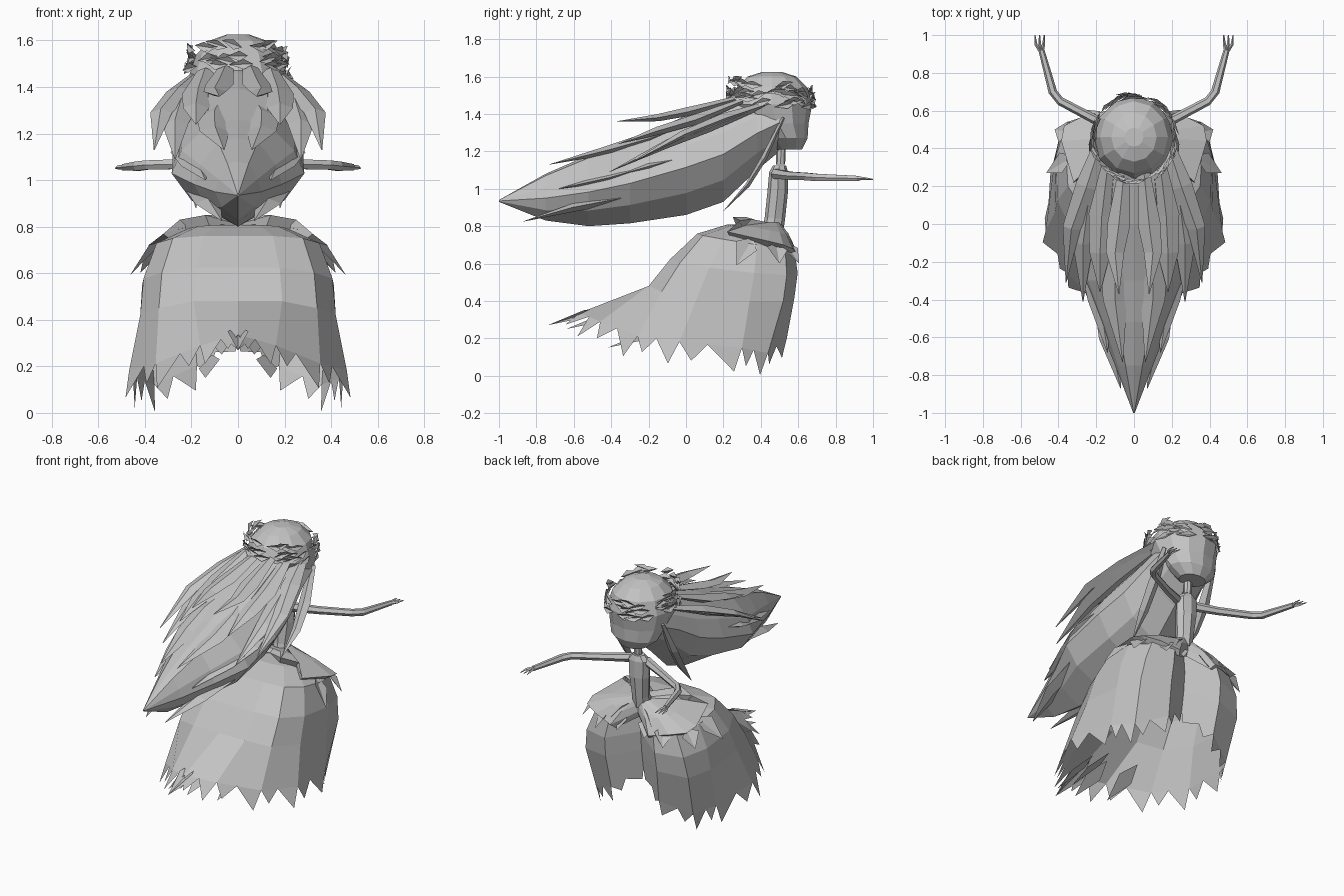
import bpy, bmesh, math, random
from mathutils import Vector

random.seed(4)
if "Cube" in bpy.data.objects:
    bpy.data.objects.remove(bpy.data.objects["Cube"])

grey = bpy.data.materials.new("plain_grey")
grey.use_nodes = True
GREY = (0.55, 0.55, 0.55, 1)
grey.diffuse_color = GREY
grey.node_tree.nodes["Principled BSDF"].inputs["Base Color"].default_value = GREY


def finish(name, bm, mirror=False):
    bmesh.ops.remove_doubles(bm, verts=bm.verts, dist=0.0005)
    bmesh.ops.recalc_face_normals(bm, faces=bm.faces)
    me = bpy.data.meshes.new(name)
    bm.to_mesh(me)
    bm.free()
    me.materials.append(grey)
    ob = bpy.data.objects.new(name, me)
    bpy.context.collection.objects.link(ob)
    if mirror:
        ob.modifiers.new("mirror", 'MIRROR')


def loft(bm, rings, closed=True, caps=False):
    """Skin rings of equal length with quads."""
    vs = [[bm.verts.new(p) for p in r] for r in rings]
    n = len(rings[0])
    for a, b in zip(vs, vs[1:]):
        for i in range(n if closed else n - 1):
            j = (i + 1) % n
            bm.faces.new((a[i], a[j], b[j], b[i]))
    if caps:
        bm.faces.new(vs[0])
        bm.faces.new(vs[-1])


def oval(cy, z, rx, ry, n=12):
    return [(rx * math.sin(t), cy + ry * math.cos(t), z)
            for t in (2 * math.pi * i / n for i in range(n))]


def tube(bm, path, widths, sides=6, flat=1.0):
    """Tapered tube along a path; flat squashes it upright."""
    path = [Vector(p) for p in path]
    rings = []
    for i, p in enumerate(path):
        d = (path[min(i + 1, len(path) - 1)] - path[max(i - 1, 0)]).normalized()
        s = d.cross(Vector((0, 0, 1))).normalized()
        u = s.cross(d)
        rings.append([p + widths[i] * (s * math.cos(t) + u * flat * math.sin(t))
                      for t in (2 * math.pi * k / sides for k in range(sides))])
    loft(bm, rings, caps=True)


def leaf(bm, root, tip, side, bulge):
    """Pointed leaf folded along its spine."""
    m = root.lerp(tip, .4) + bulge
    v = [bm.verts.new(p) for p in (root, m + side, tip, m - side)]
    bm.faces.new((v[0], v[1], v[2]))
    bm.faces.new((v[0], v[2], v[3]))


# Head with a narrow chin
bm = bmesh.new()
loft(bm, [oval(*r) for r in (
    (.46, 1.625, .05, .05), (.46, 1.6, .12, .13), (.46, 1.54, .18, .19),
    (.455, 1.45, .21, .22), (.49, 1.35, .19, .165), (.535, 1.27, .16, .115),
    (.55, 1.21, .09, .07))], caps=True)
finish("head", bm)

# Neck and bodice
bm = bmesh.new()
loft(bm, [oval(*r, n=8) for r in (
    (.51, 1.25, .025, .025), (.505, 1.13, .025, .025))], caps=True)
finish("neck", bm)
bm = bmesh.new()
loft(bm, [oval(*r, n=8) for r in (
    (.5, 1.125, .04, .035), (.495, 1.09, .075, .05), (.49, .98, .07, .055),
    (.475, .84, .055, .055), (.46, .77, .06, .06))], caps=True)
finish("bodice", bm)

# Arms and fingers
bm = bmesh.new()
tube(bm, [(.05, .48, 1.08), (.2, .55, 1.07), (.39, .65, 1.065), (.43, .7, 1.06),
          (.49, .92, 1.055)], [.03, .025, .023, .023, .016])
for dx in (-.02, .005, .03):
    tube(bm, [(.49, .91, 1.055), (.495 + dx * .8, .95, 1.055), (.495 + dx, 1, 1.05)],
         [.012, .008, .003], sides=4)
finish("arms", bm, mirror=True)

# Skirt: stations run from front to back, each with shoulder, middle and hem
stations = [
    ((0, .47, .72), (0, .47, .47), (0, .44, .27)),
    ((.16, .58, .68), (.19, .58, .42), (.17, .52, .1)),
    ((.3, .53, .68), (.38, .52, .4), (.35, .4, -.01)),
    ((.36, .38, .7), (.42, .34, .4), (.44, .28, .03)),
    ((.35, .2, .73), (.42, .06, .42), (.49, -.08, .07)),
    ((.28, .09, .75), (.34, -.13, .45), (.36, -.32, .1)),
    ((.15, .06, .76), (.19, -.2, .48), (.15, -.58, .2)),
    ((0, .06, .76), (0, -.2, .48), (0, -.74, .27))]
bm = bmesh.new()
cols = []
for i, st in enumerate(stations):
    sh, mid, hem = map(Vector, st)
    a = math.pi * i / (len(stations) - 1)
    waist = Vector((.05 * math.sin(a), .46 + .05 * math.cos(a), .81))
    cols.append([waist, waist.lerp(sh, .55) + Vector((0, 0, .025)), sh,
                 sh.lerp(mid, .5) + (sh - Vector((0, .3, .7))) * .06, mid, mid.lerp(hem, .68)])
for c, d in zip(cols, cols[1:]):
    loft(bm, [c, d], closed=False)
# Broad torn points hanging from the lowest ring
for i in range(len(stations) - 1):
    a, b = cols[i][-1], cols[i + 1][-1]
    ha, hb = Vector(stations[i][2]), Vector(stations[i + 1][2])
    for f0, f1, tip, drop in ((0, .55, .06, 1), (.55, 1, .72, .75)):
        p, q = a.lerp(b, f0), a.lerp(b, f1)
        t = a.lerp(b, tip).lerp(ha.lerp(hb, tip), drop + random.uniform(-.1, .1))
        bm.faces.new([bm.verts.new(v) for v in (p, q, q.lerp(t, .35), t)])
# Tail wisps
for x, y, z in ((.0, -.74, .27), (.07, -.64, .25), (.14, -.42, .15)):
    leaf(bm, Vector((x * .8, y + .32, z + .1)), Vector((x, y, z)), Vector((.045, 0, -.02)),
         Vector((0, 0, 0)))
finish("skirt", bm, mirror=True)

# Overskirt ruffle, raised at the back and falling to the front
bm = bmesh.new()
edge = [(0, .34, .81), (.14, .25, .85), (.25, .29, .83), (.32, .22, .77), (.385, .44, .72),
        (.37, .52, .7), (.27, .57, .68), (.14, .6, .65), (0, .51, .74)]
inner = [(.06 * math.sin(math.pi * i / 8), .46 - .05 * math.cos(math.pi * i / 8), .82)
         for i in range(9)]
half = [Vector(p).lerp(Vector(q), .55) + Vector((0, 0, .012)) for p, q in zip(inner, edge)]
under = [Vector(q).lerp(Vector((0, .4, .68)), .14) - Vector((0, 0, .03)) for q in edge]
loft(bm, [inner, half, edge, under], closed=False)
finish("waist_ruffle", bm, mirror=True)

# Pointed petals below the ruffle
bm = bmesh.new()
for root, tip in (((.32, .36, .74), (.465, .27, .59)), ((.33, .48, .71), (.42, .5, .6)),
                  ((.2, .53, .71), (.25, .605, .6)), ((.08, .52, .72), (.1, .59, .62))):
    r, t = Vector(root), Vector(tip)
    side = (t - r).cross(Vector((r.x, r.y - .3, .2))).normalized() * .06
    leaf(bm, r, t, side, Vector((.01, 0, .015)))
finish("skirt_petals", bm, mirror=True)

# Main sweep of hair: y, top, half width, bottom
bm = bmesh.new()
shape = [(0, 0), (.45, .04), (.85, .3), (1, .52), (.7, .78), (0, 1)]
rings = []
for y, top, w, low in ((.5, 1.52, .2, 1.2), (.38, 1.51, .215, 1.1), (.2, 1.46, .25, .93),
                       (0, 1.39, .28, .86), (-.3, 1.26, .285, .815), (-.52, 1.18, .19, .8),
                       (-.75, 1.08, .1, .83), (-1, .94, .004, .93)):
    rings.append([(w * u, y, top + (low - top) * v) for u, v in shape])
loft(bm, rings, closed=False)
finish("hair_sweep", bm, mirror=True)

# Loose locks ending in points
bm = bmesh.new()
locks = [
    ([(.17, .45, 1.46), (.25, .2, 1.38), (.33, -.02, 1.29), (.36, -.31, 1.13)], .06),
    ([(.16, .4, 1.44), (.24, .12, 1.33), (.27, -.1, 1.24), (.27, -.41, 1.09)], .07),
    ([(.05, .3, 1.49), (.08, 0, 1.41), (.1, -.15, 1.38), (.08, -.37, 1.36)], .06),
    ([(.14, .3, 1.47), (.17, .05, 1.37), (.18, -.15, 1.31), (.18, -.36, 1.24)], .07),
    ([(.05, .1, 1.37), (.1, -.2, 1.27), (.1, -.4, 1.21), (.06, -.73, 1.13)], .08),
    ([(.18, .1, 1.2), (.21, -.2, 1.12), (.18, -.4, 1.06), (.14, -.68, 1.0)], .08),
    ([(.12, -.1, 1.0), (.15, -.35, .95), (.13, -.6, .9), (.07, -.87, .825)], .07),
    ([(.19, .52, 1.38), (.2, .42, 1.17), (.2, .33, 1.02), (.18, .2, .88)], .04)]
for path, w in locks:
    tube(bm, path, [w * .5, w, w * .8, .002], sides=4, flat=.4)
finish("hair_locks", bm, mirror=True)

# Leaf wreath wrapped round the brow in overlapping rows
bm = bmesh.new()
count = 20
for row, z in enumerate((1.475, 1.51, 1.545)):
    for i in range(count):
        t = 2 * math.pi * (i + row * .35) / count
        e = t + random.uniform(.4, .6) * (-1 if i % 4 == 0 else 1)
        size = 1.03 - row * .035
        reach = size + random.uniform(.02, .12)
        lift = z - .025 * math.cos(t)
        root = Vector((.21 * size * math.sin(t), .455 + .22 * size * math.cos(t), lift))
        tip = Vector((.21 * reach * math.sin(e), .455 + .22 * reach * math.cos(e),
                      lift + random.uniform(-.03, .035)))
        out = Vector((math.sin((t + e) / 2), math.cos((t + e) / 2), 0))
        leaf(bm, root, tip, Vector((0, 0, .022)), out * .016)
finish("leaf_wreath", bm)
